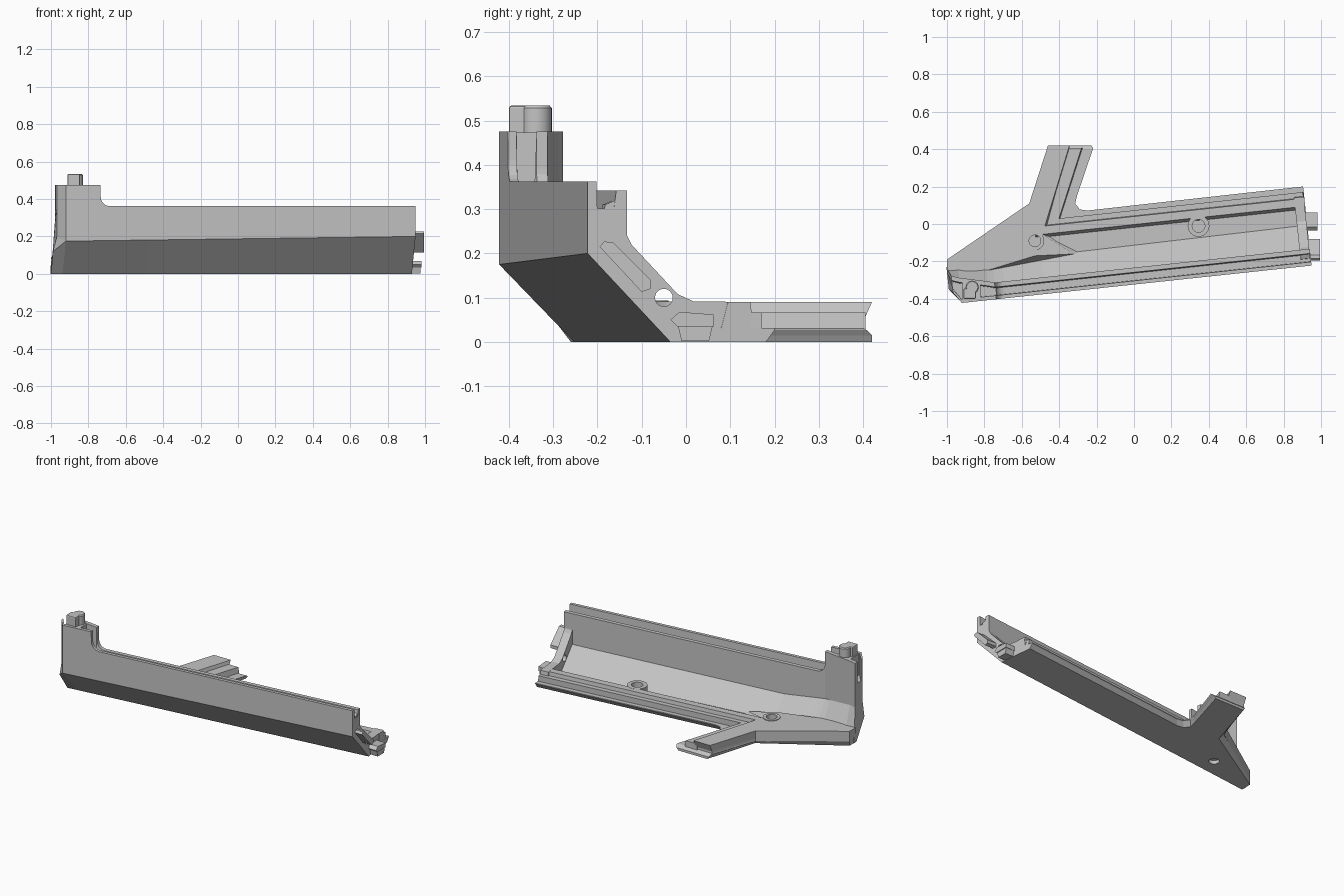
import bpy, bmesh, math
from mathutils import Vector

if "Cube" in bpy.data.objects:
    bpy.data.objects.remove(bpy.data.objects["Cube"], do_unlink=True)

grey = bpy.data.materials.new("plain grey")
grey.use_nodes = True
grey.diffuse_color = (0.55, 0.55, 0.55, 1)
grey.node_tree.nodes["Principled BSDF"].inputs["Base Color"].default_value = grey.diffuse_color

TILT = math.radians(6.1)
COS, SIN = math.cos(TILT), math.sin(TILT)
END = 1.88  # length of the wall
FLOOR = 0.032  # height of the trench floor


def place(u, v, z):
    """u runs along the wall, v runs inward from its outer face."""
    return Vector((-0.92 + COS * u - SIN * v, -0.422 + SIN * u + COS * v, z))


def loft(name, rings):
    bm = bmesh.new()
    loops = [[bm.verts.new(p) for p in ring] for ring in rings]
    n = len(loops[0])
    for a, b in zip(loops, loops[1:]):
        for i in range(n):
            j = (i + 1) % n
            bm.faces.new((a[i], a[j], b[j], b[i]))
    bm.faces.new(loops[0])
    bm.faces.new(loops[-1])
    bmesh.ops.recalc_face_normals(bm, faces=bm.faces)
    mesh = bpy.data.meshes.new(name)
    bm.to_mesh(mesh)
    bm.free()
    mesh.materials.append(grey)
    obj = bpy.data.objects.new(name, mesh)
    bpy.context.collection.objects.link(obj)
    return obj


def sweep(name, profile, u0, u1):
    return loft(name, [[place(u, v, z) for v, z in profile] for u in (u0, u1)])


def block(name, profile, x0, x1):
    return loft(name, [[(x, y, z) for y, z in profile] for x in (x0, x1)])


def circle(x, y, z, r):
    steps = [math.tau * i / 24 for i in range(24)]
    return [(x + r * math.cos(a), y + r * math.sin(a), z) for a in steps]


def activate(obj):
    bpy.ops.object.select_all(action='DESELECT')
    bpy.context.view_layer.objects.active = obj
    obj.select_set(True)


def smooth(obj):
    activate(obj)
    bpy.ops.object.shade_smooth_by_angle(angle=math.radians(35))


def cut(obj, rings):
    cutter = loft("cutter", rings)
    cutter.hide_render = True
    mod = obj.modifiers.new("hole", 'BOOLEAN')
    mod.operation, mod.solver, mod.object = 'DIFFERENCE', 'EXACT', cutter
    activate(obj)
    bpy.ops.object.modifier_apply(modifier=mod.name)
    bpy.data.objects.remove(cutter, do_unlink=True)


# Long double wall with a groove in its top edge, rising to the tower
def wall_section(u, top, outer=0.0, inner=0.09):
    t = u / END
    foot = 0.17 + 0.018 * t
    knee = 0.175 + 0.025 * t
    bend = 0.15 + 0.05 * max(0, 1 - max(u, 0) / 0.45)
    low = knee
    back = 0.0
    if outer:
        knee, low, back = 0.2, 0.12, 0.02
    groove = top - 0.06 if top < 0.4 else min(top - 0.06, 0.34)
    ledge = top if top > 0.45 else top - 0.02
    return [place(u + (back if z > 0.15 else 0), v, z) for v, z in (
        (outer, top), (outer, knee), (outer * 1.25, low), (foot, 0),
        (foot + 0.03, 0), (foot + 0.03, FLOOR), (inner, bend),
        (inner, ledge), (inner - 0.025, ledge),
        (inner - 0.03, groove), (outer + 0.022, groove), (outer + 0.02, top))]


rings = [wall_section(-0.062, 0.475, 0.062, 0.15),
         wall_section(0.0, 0.475, 0, 0.135),
         wall_section(0.15, 0.475, 0, 0.1),
         wall_section(0.185, 0.475)]
for i in range(7):
    a = math.pi / 2 * i / 6
    rings.append(wall_section(0.237 - 0.05 * math.cos(a), 0.412 - 0.05 * math.sin(a)))
rings += [wall_section(0.45, 0.362), wall_section(END, 0.362)]
loft("long_wall", rings)

# Base plate with an undercut edge
crotch = [(-0.22, 0.42), (-0.305, 0.15), (-0.315, 0.11), (-0.29, 0.078), (-0.25, 0.072)]


def base_ring(z, inset, tip):
    pts = [(-1, -0.24), (-1, -0.19), (-0.56 + inset, 0.11 - inset),
           (-0.46 + inset, tip)]
    pts += [(x - inset, tip if y > 0.4 else y - inset) for x, y in crotch]
    ring = [Vector((x, y, z)) for x, y in pts]
    return ring + [place(END, 0.425 - inset, z), place(END, 0.2, z), place(0.0, 0.185, z)]


base = loft("base_plate", [base_ring(0, 0.02, 0.42), base_ring(0.015, 0.009, 0.42),
                           base_ring(0.027, 0, 0.408), base_ring(FLOOR, 0, 0.40)])
cut(base, [circle(-0.68, -0.12, z, 0.03) for z in (-0.1, 0.022)])


# Raised plate at the left, running out along the branch
def plate_ring(z, tip, corner, slope, front):
    pts = [(-1, -0.25), (-1, -0.19), (-0.56, 0.11), (-0.46, tip), (-0.345, tip),
           corner, slope, (-0.79, front)]
    return [(x, y, z) for x, y in pts]


plate = loft("raised_plate", [plate_ring(0.025, 0.40, (-0.46, -0.06), (-0.28, -0.15), -0.22),
                              plate_ring(0.045, 0.40, (-0.47, -0.06), (-0.32, -0.16), -0.23),
                              plate_ring(0.09, 0.42, (-0.49, -0.055), (-0.53, -0.17), -0.25)])
cut(plate, [circle(-0.53, -0.09, z, 0.04) for z in (0.042, 0.2)])

# Back rail and the step that follows it around the bend
sweep("back_rail", [(0.302, 0.025), (0.319, 0.09), (0.362, 0.09), (0.372, 0.025)], 0.43, END)


def step_ring(inner, outer):
    (a, b), (c, d) = inner, outer
    return [(a, b, 0.025), (a, b, 0.067), (c - 0.006, d, 0.067), (c, d, 0.025)]


end_in, end_out = place(END, 0.337, 0), place(END, 0.395, 0)
loft("rail_step", [step_ring((-0.36, 0.405), (-0.275, 0.405)),
                   step_ring((-0.49, -0.04), (-0.395, 0.03)),
                   step_ring(end_in[:2], end_out[:2])])


# Round bosses
def boss(name, x, y, top, outer, inner, bottom):
    smooth(loft(name, [circle(x, y, bottom, outer), circle(x, y, top, outer),
                       circle(x, y, top, inner), circle(x, y, bottom + 0.01, inner)]))


boss("rail_boss", 0.345, -0.01, 0.091, 0.058, 0.034, 0.025)
boss("corner_boss", -0.53, -0.09, 0.094, 0.05, 0.031, 0.04)

# End bulkhead with a round hole
bulkhead = sweep("end_bulkhead", [(0.02, 0.19), (0.04, 0.31), (0.085, 0.33), (0.085, 0.25),
                                  (0.1, 0.22), (0.205, 0.108), (0.24, 0.092), (0.37, 0.09),
                                  (0.38, 0.01), (0.192, 0.005)], END - 0.055, END - 0.003)
cut(bulkhead, [[(x, y, z) for y, z, _ in circle(-0.05, 0.1, 0, 0.02)] for x in (0.6, 1.2)])

# Joining pegs on the right end
block("diagonal_peg", [(-0.195, 0.215), (-0.185, 0.227), (-0.165, 0.225), (-0.08, 0.14),
                       (-0.08, 0.12), (-0.1, 0.113)], 0.9, 0.995)
block("lower_peg", [(-0.035, 0.05), (-0.015, 0.068), (0.062, 0.062), (0.062, 0.035),
                    (-0.02, 0.035)], 0.89, 0.98)
block("lower_peg_foot", [(-0.018, 0.036), (0.06, 0.036), (0.052, 0.002), (-0.01, 0.002)],
      0.89, 0.975)

# Tower peg: a round post joined to a square one, standing on a square base
post = loft("round_post", [circle(-0.865, -0.338, 0.3, 0.035), circle(-0.865, -0.338, 0.528, 0.035),
                           circle(-0.865, -0.338, 0.534, 0.03)])
smooth(post)
square = block("square_post", [(-0.4, 0.3), (-0.4, 0.534), (-0.345, 0.534), (-0.345, 0.3)],
               -0.912, -0.845)
bevel = square.modifiers.new("soft edges", 'BEVEL')
bevel.width, bevel.segments = 0.006, 2
block("post_base", [(-0.4, 0.3), (-0.4, 0.473), (-0.303, 0.473), (-0.303, 0.3)], -0.918, -0.82)
